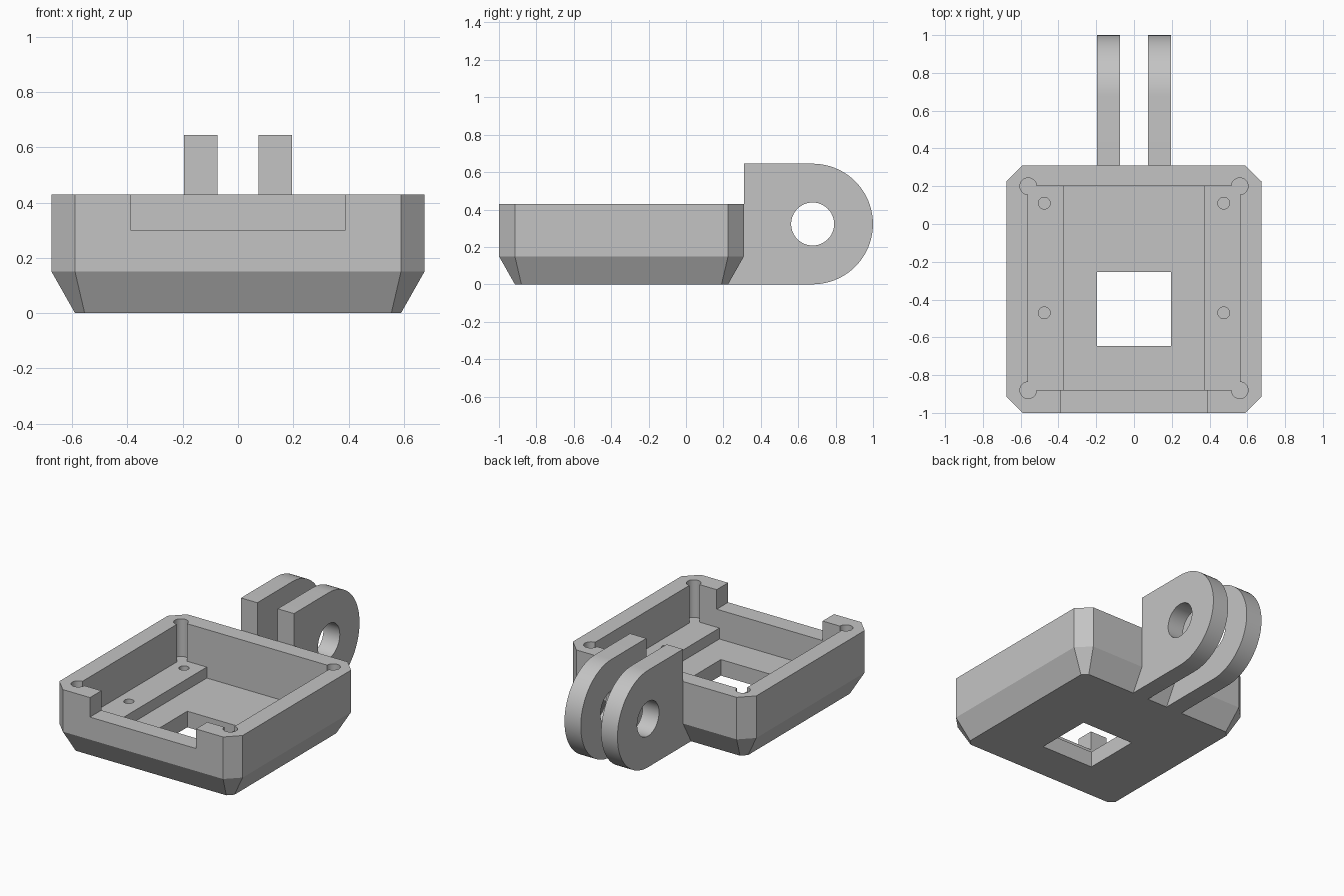
import bpy, bmesh, math
from mathutils import Matrix, Vector

if "Cube" in bpy.data.objects:
    bpy.data.objects.remove(bpy.data.objects["Cube"])

grey = bpy.data.materials.new("plain grey")
grey.use_nodes = True
colour = (0.55, 0.55, 0.55, 1)
grey.diffuse_color = colour
grey.node_tree.nodes["Principled BSDF"].inputs["Base Color"].default_value = colour


def loft(name, rings):
    """Closed solid through rings with equal point counts."""
    bm = bmesh.new()
    loops = [[bm.verts.new(p) for p in ring] for ring in rings]
    n = len(loops[0])
    bm.faces.new(loops[0])
    bm.faces.new(loops[-1])
    for a, b in zip(loops, loops[1:]):
        for i in range(n):
            j = (i + 1) % n
            bm.faces.new((a[i], a[j], b[j], b[i]))
    bmesh.ops.recalc_face_normals(bm, faces=bm.faces)
    mesh = bpy.data.meshes.new(name)
    bm.to_mesh(mesh)
    bm.free()
    mesh.materials.append(grey)
    obj = bpy.data.objects.new(name, mesh)
    bpy.context.collection.objects.link(obj)
    return obj


def box(name, x0, x1, y0, y1, z0, z1):
    return loft(name, [[(x0, y0, z), (x1, y0, z), (x1, y1, z), (x0, y1, z)]
                       for z in (z0, z1)])


def circle(r, n=48):
    return [(r * math.cos(2 * math.pi * i / n), r * math.sin(2 * math.pi * i / n))
            for i in range(n)]


def pin(name, x, y, r, z0, z1):
    return loft(name, [[(x + u, y + v, z) for u, v in circle(r)] for z in (z0, z1)])


def cut(obj, cutters):
    bpy.ops.object.select_all(action="DESELECT")
    bpy.context.view_layer.objects.active = obj
    obj.select_set(True)
    for cutter in cutters:
        mod = obj.modifiers.new("cut", "BOOLEAN")
        mod.operation, mod.solver, mod.object = "DIFFERENCE", "EXACT", cutter
        bpy.ops.object.modifier_apply(modifier=mod.name)
        bpy.data.objects.remove(cutter)
    bpy.ops.object.shade_smooth_by_angle(angle=math.radians(25))


def octagon(hx, y0, y1, c, z):
    return [(-hx + c, y0, z), (hx - c, y0, z), (hx, y0 + c, z), (hx, y1 - c, z),
            (hx - c, y1, z), (-hx + c, y1, z), (-hx, y1 - c, z), (-hx, y0 + c, z)]


# Tray shell with clipped corners and a tapered underside
TOP, FLOOR, RAIL = 0.43, 0.107, 0.18
FRONT, BACK, SIDE = -0.88, 0.2, 0.56
tray = loft("tray", [octagon(0.59, -0.915, 0.225, 0.035, 0),
                     octagon(0.675, -1, 0.31, 0.085, 0.15),
                     octagon(0.675, -1, 0.31, 0.085, TOP)])

# Cavity with a raised rail left along each side
section = [(-SIDE, 0.6), (-SIDE, RAIL), (-0.37, RAIL), (-0.37, FLOOR),
           (0.37, FLOOR), (0.37, RAIL), (SIDE, RAIL), (SIDE, 0.6)]
cutters = [loft("cavity", [[(x, y, z) for x, z in section] for y in (FRONT, BACK)]),
           box("front_notch", -0.39, 0.39, -1.1, FRONT + 0.02, 0.3, 0.6),
           box("floor_window", -0.195, 0.195, -0.645, -0.255, -0.1, 0.3)]

# Corner screw bores and small rail holes
for s in (-1, 1):
    cutters += [pin("corner_bore", s * SIDE, y, 0.044, RAIL, 0.6) for y in (FRONT, BACK)]
    cutters += [pin("rail_hole", s * 0.475, y, 0.031, FLOOR, 0.3) for y in (-0.47, 0.11)]
cut(tray, cutters)

# Two rounded hinge lugs with a cross hole
CY, CZ, R = 0.677, 0.3225, 0.3225
arc = [(CY + R * math.sin(t), CZ + R * math.cos(t))
       for t in (math.pi * i / 40 for i in range(41))]
profile = [(0.225, 0), (0.26, 0.3), (0.31, 0.3), (0.31, 2 * R)] + arc
for side, x0 in (("right", -0.195), ("left", 0.075)):
    x1 = x0 + 0.12
    lug = loft(side + "_hinge_lug", [[(x, y, z) for y, z in profile] for x in (x0, x1)])
    hole = loft("cross_hole", [[(x, CY + u, CZ + v) for u, v in circle(0.115)]
                               for x in (x0 - 0.1, x1 + 0.1)])
    cut(lug, [hole])
